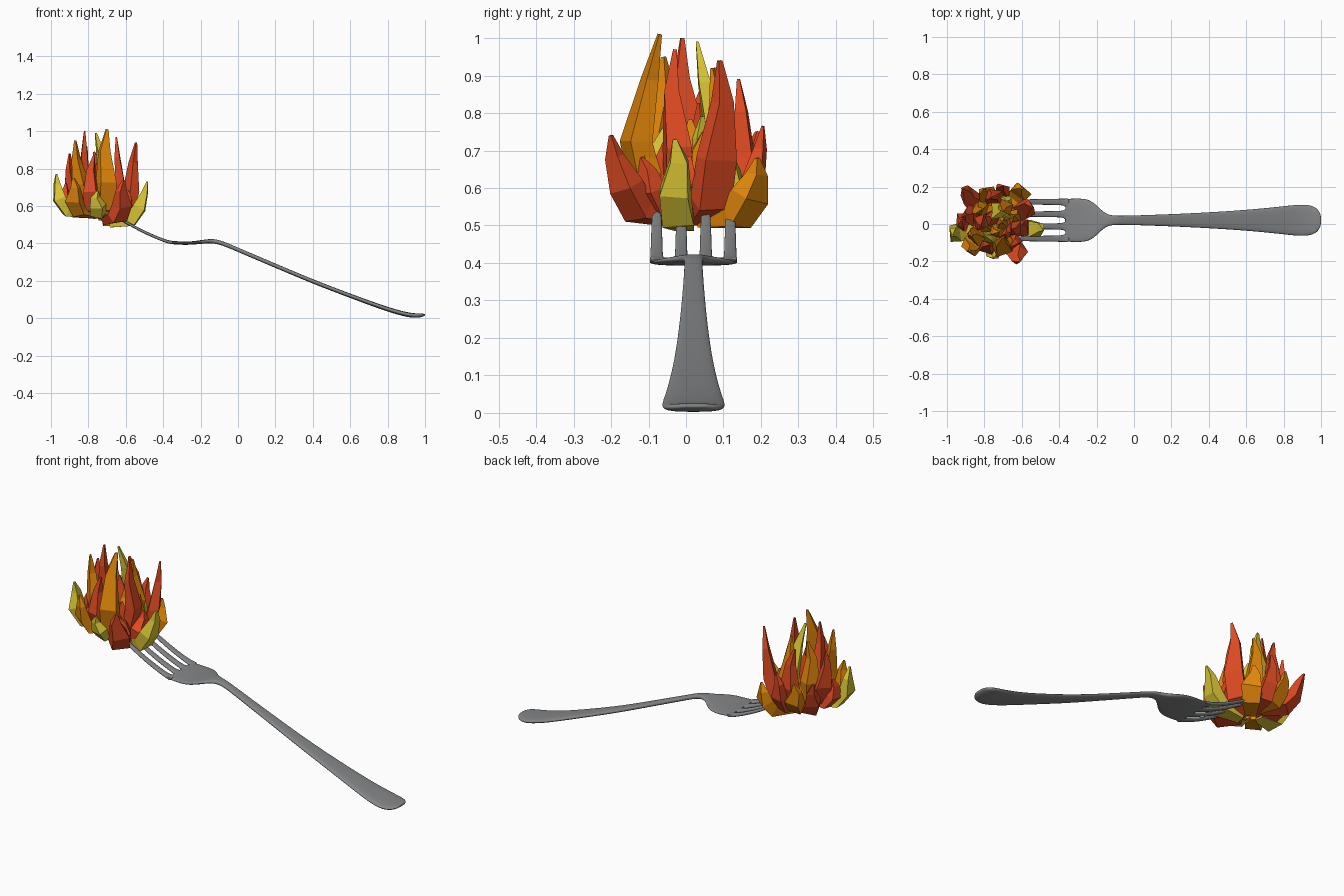
import bpy, bmesh, math, random
from mathutils import Vector

if "Cube" in bpy.data.objects:
    bpy.data.objects.remove(bpy.data.objects["Cube"])

random.seed(4)


def material(name, rgb):
    m = bpy.data.materials.new(name)
    m.diffuse_color = (*rgb, 1)
    m.use_nodes = True
    m.node_tree.nodes["Principled BSDF"].inputs["Base Color"].default_value = m.diffuse_color
    return m


STEEL = material("steel grey", (0.235, 0.24, 0.245))
FLAMES = {
    "red": material("flame red", (0.73, 0.068, 0.016)),
    "orange": material("flame orange", (0.75, 0.24, 0.003)),
    "yellow": material("flame yellow", (0.70, 0.57, 0.035)),
}


def skin(name, rings, mat):
    """Mesh through a row of equal-sized rings, capped at both ends."""
    n = len(rings[0])
    verts = [p for r in rings for p in r]
    faces = [(i * n + j, i * n + (j + 1) % n, (i + 1) * n + (j + 1) % n, (i + 1) * n + j)
             for i in range(len(rings) - 1) for j in range(n)]
    faces.append(tuple(reversed(range(n))))
    faces.append(tuple(range(len(verts) - n, len(verts))))
    me = bpy.data.meshes.new(name)
    me.from_pydata(verts, [], faces)
    me.materials.append(mat)
    ob = bpy.data.objects.new(name, me)
    bpy.context.collection.objects.link(ob)
    bm = bmesh.new()
    bm.from_mesh(me)
    bmesh.ops.recalc_face_normals(bm, faces=bm.faces)
    bm.to_mesh(me)
    bm.free()
    return ob


AXIS_Y = 0.02   # centre line of the fork


def bar(name, stations, y, n=14, limit=1.0):
    """Smooth steel bar along x; stations are x, z, half width, half thickness."""
    rings = []
    for x, z, hw, ht in stations:
        ring = []
        for k in range(n):
            a = math.tau * k / n
            c, s = math.cos(a), math.sin(a)
            py = y + hw * math.copysign(abs(c) ** 0.7, c)
            py = max(AXIS_Y - limit, min(AXIS_Y + limit, py))
            ring.append((x, py, z + ht * math.copysign(abs(s) ** 0.7, s)))
        rings.append(ring)
    ob = skin(name, rings, STEEL)
    ob.data.shade_smooth()
    sub = ob.modifiers.new("smooth", "SUBSURF")
    sub.levels = sub.render_levels = 2
    return ob


# Handle running into the fork head
bar("fork_handle_and_head", [
    (1.0, 0.019, 0.02, 0.003), (0.996, 0.018, 0.036, 0.006), (0.983, 0.016, 0.06, 0.01),
    (0.96, 0.014, 0.077, 0.012), (0.92, 0.016, 0.086, 0.013), (0.86, 0.03, 0.084, 0.013),
    (0.78, 0.054, 0.074, 0.013), (0.6, 0.12, 0.056, 0.012), (0.4, 0.196, 0.043, 0.012),
    (0.2, 0.281, 0.033, 0.012), (0.0, 0.366, 0.026, 0.012), (-0.09, 0.405, 0.024, 0.012),
    (-0.135, 0.413, 0.028, 0.012), (-0.17, 0.411, 0.05, 0.011), (-0.205, 0.407, 0.088, 0.01),
    (-0.24, 0.403, 0.112, 0.009), (-0.28, 0.401, 0.119, 0.009), (-0.33, 0.403, 0.118, 0.009),
    (-0.36, 0.406, 0.117, 0.009), (-0.368, 0.408, 0.116, 0.009)], AXIS_Y)

# Four tines, flared at the root so the slots end round
for i in range(4):
    bar(f"fork_tine_{i + 1}", [
        (-0.345, 0.405, 0.033, 0.008), (-0.362, 0.407, 0.032, 0.009),
        (-0.374, 0.409, 0.022, 0.009), (-0.39, 0.414, 0.0175, 0.009),
        (-0.44, 0.433, 0.0165, 0.009), (-0.52, 0.469, 0.0155, 0.009),
        (-0.62, 0.525, 0.013, 0.008), (-0.72, 0.58, 0.008, 0.005)],
        AXIS_Y + (i - 1.5) * 0.0655, 12, 0.116)

# Flame tongues
CORE = Vector((-0.735, 0.005, 0))


def tongue(name, colour, tip, angle, r, width):
    """Faceted four-sided tongue: swells outwards, then curls up to its tip."""
    a = math.radians(angle)
    out = Vector((math.cos(a), math.sin(a), 0))
    side = Vector((-out.y, out.x, 0))
    tip = Vector(tip)
    z0 = 0.595 - 0.3 * r - 0.14 * out.x * r    # underside follows the tilted fork
    h = tip.z - z0
    path = [CORE + out * r * f + Vector((0, 0, z0 + h * g))
            for f, g in ((0.25, 0), (0.8, 0.1), (1, 0.38))]
    mid = path[2].lerp(tip, 0.6) + side * random.choice((-1, 1)) * 0.012
    mid.z = z0 + h * 0.74
    path += [mid, tip]
    rings = []
    twist = random.uniform(-0.4, 0.4)
    for i, (p, s) in enumerate(zip(path, (0.55, 0.95, 0.9, 0.5, 0.12))):
        t = (path[min(i + 1, 4)] - path[max(i - 1, 0)]).normalized()
        n = side.cross(t).normalized()
        u = t.cross(n)
        ring = []
        for k in range(4):
            b = math.pi / 4 + k * math.pi / 2 + twist + random.uniform(-0.15, 0.15)
            ring.append(p + (u * math.cos(b) * 1.2 + n * math.sin(b) * 0.85) * width * s)
        rings.append(ring)
    skin(name, rings, FLAMES[colour])


# colour, tip x y z, swelling direction, swelling radius, half width
TALL = [
    ("orange", -0.70, -0.07, 1.01, -78, 0.14, 0.06),
    ("red", -0.82, -0.01, 1.00, 175, 0.09, 0.045),
    ("yellow", -0.76, 0.03, 0.99, 80, 0.08, 0.05),
    ("red", -0.65, -0.03, 0.97, -15, 0.11, 0.045),
    ("red", -0.545, 0.09, 0.94, 25, 0.18, 0.055),
    ("orange", -0.87, -0.06, 0.95, 215, 0.13, 0.055),
    ("red", -0.77, 0.14, 0.89, 95, 0.15, 0.05),
    ("orange", -0.70, 0.07, 0.92, 60, 0.10, 0.05),
    ("orange", -0.81, 0.08, 0.92, 140, 0.12, 0.05),
    ("red", -0.77, -0.11, 0.87, -112, 0.14, 0.05),
    ("red", -0.90, 0.05, 0.88, 163, 0.16, 0.05),
]
OUTER = [
    ("yellow", -0.485, -0.03, 0.73, -10, 0.21, 0.055),
    ("yellow", -0.97, -0.06, 0.77, 195, 0.23, 0.055),
    ("red", -0.61, -0.20, 0.74, -55, 0.20, 0.055),
    ("orange", -0.60, 0.19, 0.68, 52, 0.21, 0.06),
    ("red", -0.70, 0.205, 0.765, 80, 0.18, 0.045),
    ("red", -0.92, 0.19, 0.75, 137, 0.21, 0.05),
    ("orange", -0.88, -0.14, 0.75, 222, 0.19, 0.055),
    ("yellow", -0.75, -0.18, 0.68, 265, 0.16, 0.045),
    ("red", -0.92, 0.02, 0.72, 178, 0.19, 0.05),
    ("orange", -0.80, 0.19, 0.72, 108, 0.17, 0.05),
    ("red", -0.66, -0.12, 0.68, -48, 0.14, 0.05),
]
for kind, rows in (("tall", TALL), ("outer", OUTER)):
    for i, (col, x, y, z, ang, r, w) in enumerate(rows):
        tongue(f"{kind}_flame_{i + 1}", col, (x, y, z), ang, r, w)

# Small tongues filling the heart of the fire and its underside
for i in range(14):
    ang = i * 137.5
    r = 0.03 + 0.009 * i
    a = math.radians(ang + random.uniform(-20, 20))
    tip = (CORE.x + math.cos(a) * r, CORE.y + math.sin(a) * r,
           0.83 - 0.8 * r + random.uniform(-0.04, 0.04))
    tongue(f"inner_flame_{i + 1}", ("orange", "red", "orange", "yellow")[i % 4],
           tip, ang, r, 0.05)
